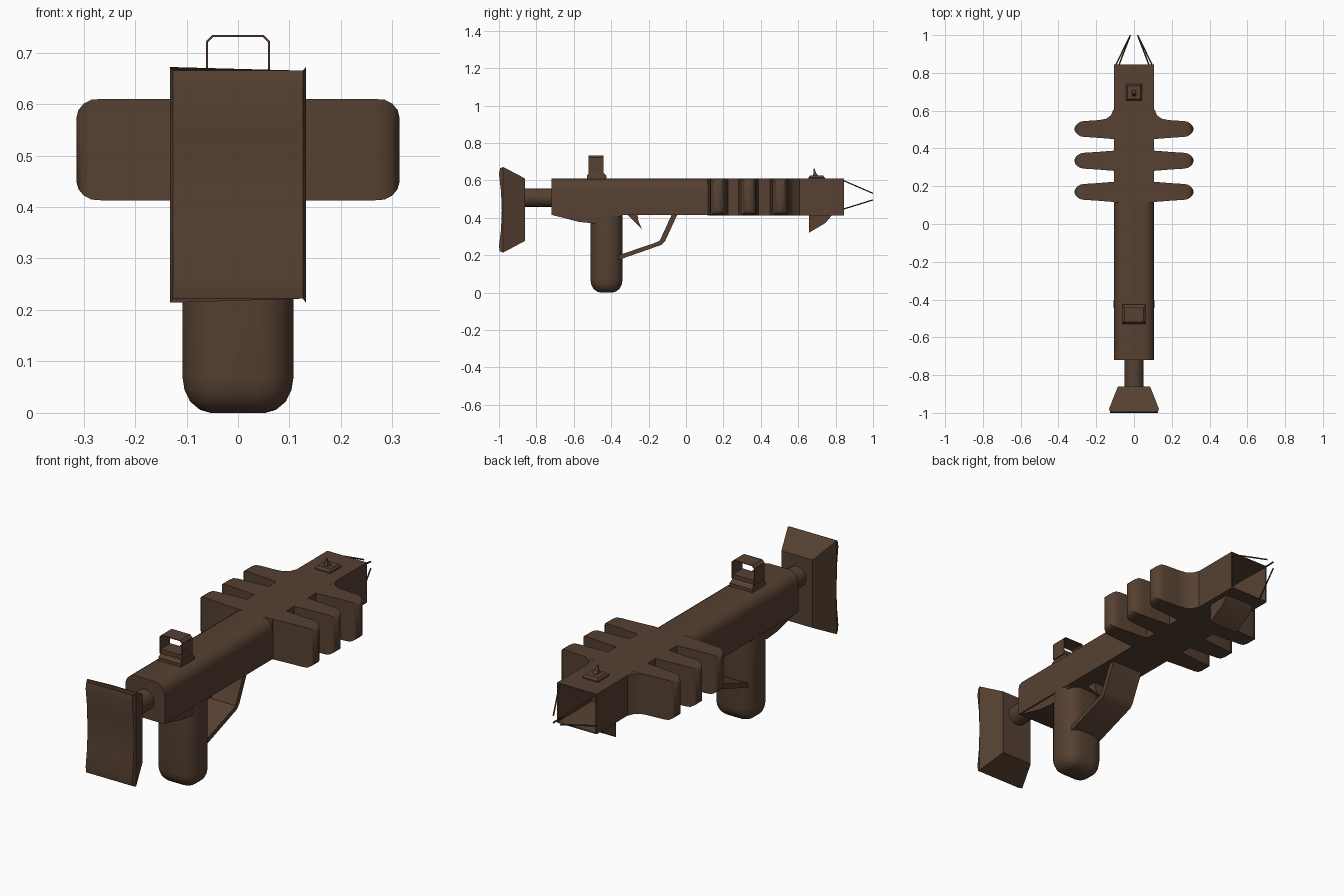
import bpy, bmesh, math

if "Cube" in bpy.data.objects:
    bpy.data.objects.remove(bpy.data.objects["Cube"])

brown = bpy.data.materials.new("dark brown")
brown.diffuse_color = (0.092, 0.052, 0.031, 1)
brown.use_nodes = True
brown.node_tree.nodes["Principled BSDF"].inputs["Base Color"].default_value = brown.diffuse_color


def loft(name, rings, closed=False):
    """Skin equal-length rings; cap both ends, or join last ring to first."""
    bm = bmesh.new()
    vs = [[bm.verts.new(p) for p in r] for r in rings]
    n = len(rings[0])
    pairs = list(zip(vs, vs[1:])) + ([(vs[-1], vs[0])] if closed else [])
    for a, b in pairs:
        for i in range(n):
            j = (i + 1) % n
            bm.faces.new((a[i], a[j], b[j], b[i]))
    if not closed:
        bm.faces.new(vs[0])
        bm.faces.new(vs[-1])
    bmesh.ops.recalc_face_normals(bm, faces=bm.faces)
    me = bpy.data.meshes.new(name)
    bm.to_mesh(me)
    bm.free()
    me.shade_smooth()
    me.set_sharp_from_angle(angle=math.radians(32))
    me.materials.append(brown)
    ob = bpy.data.objects.new(name, me)
    bpy.context.collection.objects.link(ob)
    return ob


def rrect(hx, hy, r, n=4):
    """Rounded rectangle around the origin."""
    pts = []
    for k, (sx, sy) in enumerate([(1, 1), (-1, 1), (-1, -1), (1, -1)]):
        for i in range(n + 1):
            a = math.pi / 2 * (k + i / n)
            pts.append((sx * (hx - r) + r * math.cos(a), sy * (hy - r) + r * math.sin(a)))
    return pts


def side_prism(name, yz, hx):
    """Side-view profile extruded across the width."""
    return loft(name, [[(x, y, z) for y, z in yz] for x in (-hx, hx)])


def rect_xz(hx, z0, z1, y):
    return [(-hx, y, z0), (hx, y, z0), (hx, y, z1), (-hx, y, z1)]


def rect_xy(hx, y0, y1, z):
    return [(-hx, y0, z), (hx, y0, z), (hx, y1, z), (-hx, y1, z)]


# Shoulder stock: slightly hollow rear face, flared rim, narrow front
stock = []
for f, z_back, y_back in [(0, .222, -.996), (.06, .25, -1.0), (.28, .34, -.989), (.5, .44, -.985),
                          (.72, .54, -.989), (.94, .635, -1.0), (1, .665, -.994)]:
    z_rim, z_front = .214 + f * .458, .277 + f * .333
    stock.append([(-.085, -.86, z_front), (-.132, -.978, z_rim), (-.126, y_back, z_back),
                  (.126, y_back, z_back), (.132, -.978, z_rim), (.085, -.86, z_front)])
loft("shoulder_stock", stock)

# Round tube linking stock and receiver
loft("stock_tube", [[(.05 * math.cos(t * math.pi / 8), y, .508 + .05 * math.sin(t * math.pi / 8))
                     for t in range(16)] for y in (-.87, -.70)])

# Receiver with rounded upper edges
section = [(-.107, .415), (.107, .415)]
for side in (1, -1):
    for i in range(5):
        a = math.pi / 8 * (i if side > 0 else 4 - i)
        section.append((side * (.052 + .055 * math.cos(a)), .555 + .055 * math.sin(a)))
loft("receiver", [[(x, y, z) for x, z in section] for y in (-.72, .12)])
side_prism("receiver_belly", [(-.72, .43), (-.72, .416), (-.57, .378), (-.49, .37),
                              (-.42, .385), (-.34, .414), (-.34, .43)], .1)

# Pistol grip with rounded foot
loft("grip", [[(x, -.425 + y, z) for x, y in rrect(.108 - d, .086 - d, .07 - d)]
              for z, d in [(0, .055), (.006, .034), (.022, .015), (.045, .004), (.07, 0), (.42, 0)]])

# Trigger and its wide guard strip
side_prism("trigger", [(-.315, .42), (-.265, .37), (-.235, .338), (-.255, .385), (-.26, .42)], .025)
side_prism("trigger_guard", [(-.36, .175), (-.13, .256), (-.112, .275), (-.045, .42),
                             (-.075, .42), (-.14, .278), (-.155, .27), (-.36, .2)], .085)

# Front barrel housing with a hollow muzzle
loft("barrel_housing", [rect_xz(.107, .413, .61, .115), rect_xz(.107, .413, .61, .845),
                        rect_xz(.101, .419, .604, .845), rect_xz(.09, .43, .593, .6)])

# Three pairs of cooling fins with rounded tips
half = [(.1, .054, .0985), (.2, .046, .0985), (.265, .042, .0985), (.285, .038, .097),
        (.3, .028, .089), (.31, .017, .077), (.314, .007, .062)]
stations = [(-x, h, v) for x, h, v in reversed(half)] + half
for k, yc in enumerate((.17, .335, .503)):
    loft(f"cooling_fin_{k + 1}", [[(x, yc - h, .5115 - v), (x, yc + h, .5115 - v),
                                   (x, yc + h, .5115 + v), (x, yc - h, .5115 + v)]
                                  for x, h, v in stations])

for s, label in ((-1, "left"), (1, "right")):
    # Curved fillet ahead of the front fin
    fillet = [(.09, .53), (.19, .54), (.185, .55), (.148, .557), (.122, .575), (.109, .605), (.09, .62)]
    loft(f"fin_fillet_{label}", [[(s * x, y, z) for x, y in fillet] for z in (.4135, .6095)])
    # Thin prongs converging ahead of the muzzle
    for name, a, b in (("upper", (.1, .835, .602), (.019, 1, .531)),
                       ("lower", (.088, .82, .44), (.019, 1, .496))):
        loft(f"{name}_prong_{label}",
             [[(s * p[0] + .004 * math.cos(t * math.pi / 3), p[1], p[2] + .004 * math.sin(t * math.pi / 3))
               for t in range(6)] for p in (a, b)])

# Wedge under the muzzle
side_prism("muzzle_wedge", [(.657, .42), (.657, .32), (.745, .372), (.785, .42)], .08)

# Rear sight: stepped base and thin chamfered hoop
loft("rear_sight_base", [rect_xy(.061, -.53, -.425, .6), rect_xy(.061, -.53, -.425, .625),
                         rect_xy(.056, -.518, -.443, .642), rect_xy(.056, -.518, -.443, .662)])
outer = [(-.062, .64), (-.062, .722), (-.05, .734), (.05, .734), (.062, .722), (.062, .64)]
inner = [(-.058, .64), (-.058, .72), (-.048, .73), (.048, .73), (.058, .72), (.058, .64)]
loft("rear_sight_hoop", [[(x, y, z) for x, z in ring] for ring, y in
                         ((outer, -.52), (outer, -.442), (inner, -.442), (inner, -.52))], closed=True)

# Front sight: small plate and pointed post
loft("front_sight_base", [rect_xy(.042, .655, .742, .6), rect_xy(.042, .655, .742, .616),
                          rect_xy(.034, .663, .733, .626)])
loft("front_sight_post", [rect_xy(.013, .676, .712, .62), rect_xy(.008, .682, .695, .64),
                          rect_xy(.003, .683, .687, .664)])
